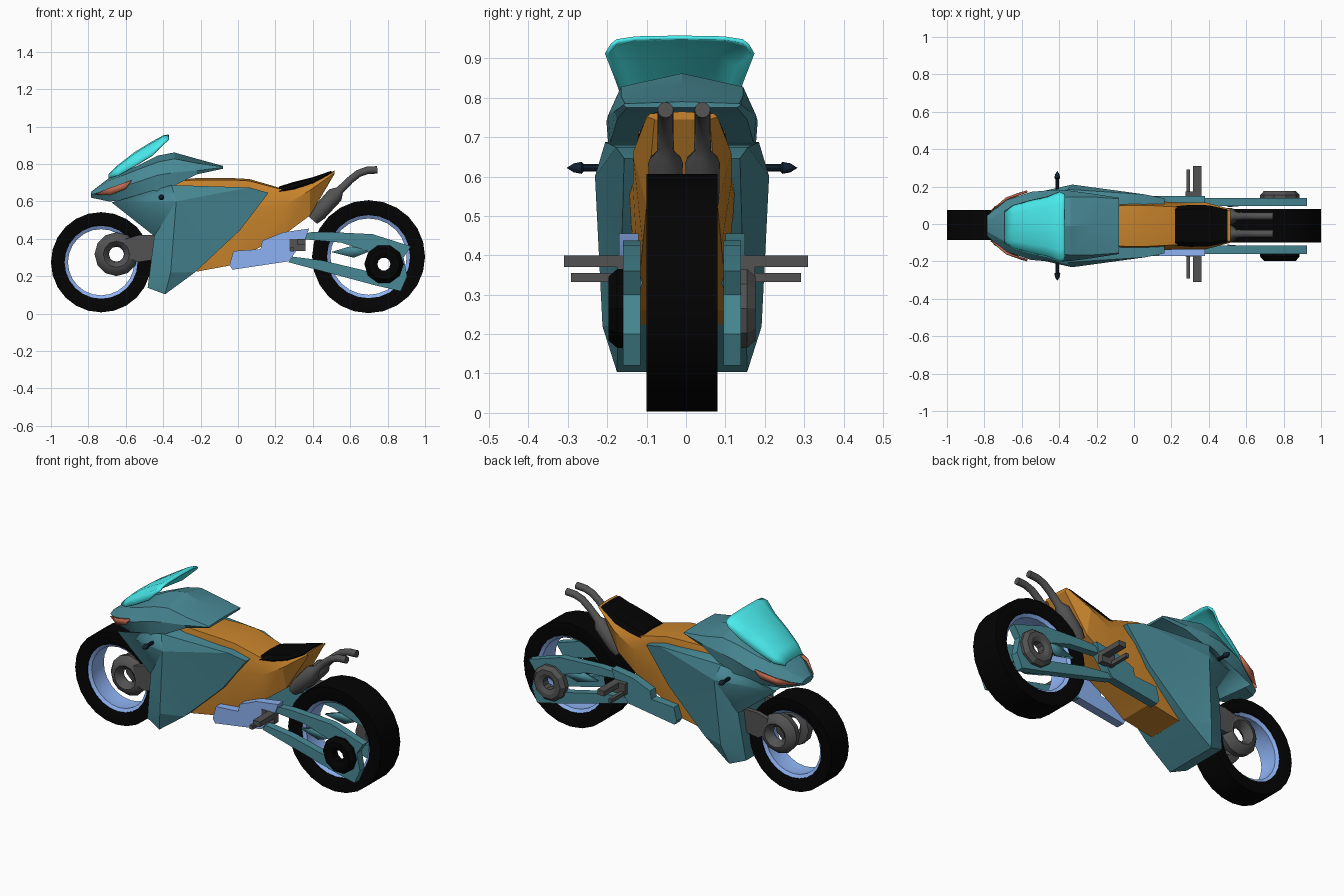
import bpy, bmesh, math
from mathutils import Vector

if "Cube" in bpy.data.objects:
    bpy.data.objects.remove(bpy.data.objects["Cube"])


def mat(name, r, g, b):
    m = bpy.data.materials.new(name)
    m.diffuse_color = (r, g, b, 1)
    m.use_nodes = True
    m.node_tree.nodes["Principled BSDF"].inputs["Base Color"].default_value = m.diffuse_color
    return m


TEAL = mat("teal", 0.065, 0.25, 0.3)
ORANGE = mat("orange", 0.58, 0.23, 0.025)
BLACK = mat("black", 0.001, 0.001, 0.001)
BLUE = mat("pale_blue", 0.27, 0.45, 0.9)
CYAN = mat("cyan", 0.07, 0.85, 0.87)
RED = mat("lamp_red", 0.55, 0.15, 0.08)
NAVY = mat("navy", 0.006, 0.015, 0.03)
GREY = mat("grey", 0.085, 0.085, 0.085)


def make(name, verts, faces, material, thick=0, angle=25, shift=-0.01):
    bm = bmesh.new()
    vs = [bm.verts.new(v) for v in verts]
    for f in faces:
        bm.faces.new([vs[i] for i in f])
    bmesh.ops.remove_doubles(bm, verts=bm.verts, dist=1e-5)
    bmesh.ops.recalc_face_normals(bm, faces=bm.faces)
    bmesh.ops.triangulate(bm, faces=[f for f in bm.faces if len(f.verts) > 4])
    me = bpy.data.meshes.new(name)
    bm.to_mesh(me)
    bm.free()
    ob = bpy.data.objects.new(name, me)
    bpy.context.collection.objects.link(ob)
    me.materials.append(material)
    ob.location.y = shift  # the bodywork sits slightly off centre
    if thick:
        sol = ob.modifiers.new("thickness", 'SOLIDIFY')
        sol.thickness = thick
        sol.offset = 0
    bpy.ops.object.select_all(action='DESELECT')
    bpy.context.view_layer.objects.active = ob
    ob.select_set(True)
    bpy.ops.object.shade_smooth_by_angle(angle=math.radians(angle))
    return ob


def loft(name, rings, material, angle=25):
    n = len(rings[0])
    faces = [(r * n + i, r * n + (i + 1) % n, (r + 1) * n + (i + 1) % n, (r + 1) * n + i)
             for r in range(len(rings) - 1) for i in range(n)]
    faces += [tuple(range(n)), tuple(range((len(rings) - 1) * n, len(rings) * n))]
    return make(name, [p for ring in rings for p in ring], faces, material, 0, angle)


def hull(name, sections, material, angle=20):
    # section: x, crown z, then (y, z) of shoulder, side and bottom edge
    rings = []
    for x, zc, *p in sections:
        half = list(zip(p[0::2], p[1::2]))
        rings.append([(x, 0, zc)] + [(x, y, z) for y, z in half] + [(x, -y, z) for y, z in half[::-1]])
    return loft(name, rings, material, angle)


def plate(name, outline, y0, y1, material):
    return loft(name, [[(x, y, z) for x, z in outline] for y in (y0, y1)], material)


def lathe(name, profile, cx, cz, segs, material, s=1, angle=35):
    # closed (radius, y) profile spun round the y axis
    n = len(profile)
    verts = [(cx + r * math.cos(a), s * y, cz + r * math.sin(a))
             for a in [2 * math.pi * k / segs for k in range(segs)] for r, y in profile]
    faces = [(k * n + i, k * n + (i + 1) % n, (k + 1) % segs * n + (i + 1) % n, (k + 1) % segs * n + i)
             for k in range(segs) for i in range(n)]
    return make(name, verts, faces, material, 0, angle)


def tube(name, path, y, material, segs=12):
    # path: x, z, radius
    rings = []
    for i, (x, z, r) in enumerate(path):
        a, b = path[max(i - 1, 0)], path[min(i + 1, len(path) - 1)]
        t = Vector((b[0] - a[0], 0, b[1] - a[1])).normalized()
        nrm = Vector((-t.z, 0, t.x))
        rings.append([Vector((x, y, z)) + r * (math.cos(k * math.tau / segs) * nrm +
                     Vector((0, math.sin(k * math.tau / segs), 0))) for k in range(segs)])
    return loft(name, rings, material, 40)


def box(name, x0, x1, y0, y1, z0, z1, material):
    ob = plate(name, [(x0, z0), (x1, z0), (x1, z1), (x0, z1)], y0, y1, material)
    ob.location.y = 0


# wheels
for tag, cx, cz, R, ri, w, oy in (("front", -0.732, 0.275, 0.268, 0.195, 0.08, -.005),
                                  ("rear", 0.698, 0.305, 0.302, 0.222, 0.09, -.01)):
    tyre = lathe(tag + "_tyre", [(ri, -w * .9), (ri + .02, -w), (R, -w),
                                 (R, w), (ri + .02, w), (ri, w * .9)], cx, cz, 24, BLACK)
    rim = lathe(tag + "_rim", [(ri + .002, -w * .85), (ri + .002, w * .85), (ri - .018, w * .7),
                               (ri - .012, 0), (ri - .018, -w * .7)], cx, cz, 24, BLUE)
    tyre.location.y = rim.location.y = oy

# orange tank, frame and tail
hull("body", [
    (-0.33, .715, .08, .71, .12, .60, .11, .32),
    (-0.22, .725, .10, .715, .13, .55, .11, .225),
    (-0.03, .725, .11, .715, .135, .55, .11, .26),
    (0.06, .72, .11, .71, .135, .55, .11, .325),
    (0.25, .665, .10, .66, .125, .58, .10, .425),
    (0.385, .705, .10, .70, .125, .66, .09, .525),
    (0.515, .765, .08, .76, .09, .752, .07, .745)], ORANGE)
hull("seat", [
    (0.22, .68, .085, .675, .105, .655, .09, .64),
    (0.30, .705, .09, .698, .112, .675, .09, .65),
    (0.40, .73, .09, .725, .11, .705, .09, .68),
    (0.50, .764, .07, .762, .088, .755, .07, .74)], BLACK)

# upper nose fairing
hull("nose_fairing", [
    (-0.785, .652, .03, .65, .055, .638, .03, .62),
    (-0.69, .725, .085, .71, .135, .66, .09, .60),
    (-0.55, .785, .13, .765, .182, .70, .15, .61),
    (-0.43, .845, .15, .81, .192, .74, .185, .65),
    (-0.34, .862, .155, .828, .188, .755, .182, .685),
    (-0.22, .828, .155, .805, .172, .765, .165, .745),
    (-0.08, .79, .145, .785, .15, .782, .14, .775)], TEAL)

# faceted lower fairing, both sides joined by belly, top and inner back
side = [(-.675, .14, .595), (-.445, .16, .415), (-.48, .14, .14), (-.39, .163, .107), (-.23, .16, .225),
        (.01, .15, .45), (.16, .145, .645), (.06, .165, .672), (-.355, .192, .685), (-.33, .217, .60), (-.36, .198, .22)]
tris = [(0, 1, 9), (0, 9, 8), (1, 2, 10), (1, 10, 9), (2, 3, 10), (3, 4, 10),
        (10, 4, 9), (4, 5, 9), (5, 6, 9), (6, 7, 9), (7, 8, 9)]
n = len(side)
make("lower_fairing", side + [(x, -y, z) for x, y, z in side],
     tris + [tuple(i + n for i in t) for t in tris] +
     [(a, b, b + n, a + n) for a, b in ((1, 2), (2, 3), (3, 4), (4, 5), (5, 6), (6, 7), (7, 8))], TEAL, 0.008, 15)

# windscreen: arched sheet
rows = [(-.69, .74, .08, .015), (-.64, .79, .115, .05), (-.55, .86, .14, .07),
        (-.46, .915, .16, .07), (-.395, .95, .186, .04), (-.37, .953, .172, .02)]
arch = [(-1, 1), (-.92, .45), (-.65, .1), (0, 0), (.65, .1), (.92, .45), (1, 1)]
make("windscreen", [(x, t * w - .006, z - d * k) for x, z, w, d in rows for t, k in arch],
     [(r * 7 + i, r * 7 + i + 1, r * 7 + i + 8, r * 7 + i + 7) for r in range(5) for i in range(6)],
     CYAN, 0.01, 40)

# rear arm and cover outlines
ARM = [(.33, .40), (.38, .435), (.46, .438), (.72, .425), (.925, .36), (.885, .30), (.905, .20), (.87, .12),
       (.74, .15), (.27, .275), (.29, .305), (.45, .285), (.66, .235), (.74, .215), (.83, .23),
       (.83, .30), (.74, .32), (.55, .38)]
COVER = [(-.045, .26), (-.025, .335), (.12, .345), (.13, .39), (.24, .435), (.38, .455), (.36, .40), (.27, .28), (-.03, .235)]

# parts on each side
for s, tag in ((-1, "right"), (1, "left")):
    plate("swingarm_" + tag, ARM, s * .105, s * .15, TEAL)
    make("swingarm_fin_" + tag, [(.5, s * .11, .33), (.6, s * .12, .36), (.72, s * .14, .34), (.62, s * .12, .30)],
         [(0, 1, 2, 3)], TEAL, .02)
    plate("side_cover_" + tag, COVER, s * .11, s * .16, BLUE if s < 0 else TEAL)
    lathe("rear_hub_" + tag, [(.035, .13), (.035, .175), (.06, .187), (.085, .187), (.105, .165), (.105, .135)],
          .78, .265, 10, BLACK if s < 0 else GREY, s, 20)
    lathe("front_hub_" + tag, [(.04, .065), (.045, .09), (.07, .112), (.095, .105), (.117, .075), (.112, .04), (.07, .03)],
          -.65, .318, 12, GREY, s, 40)
    plate("front_arm_" + tag, [(-.60, .40), (-.53, .42), (-.43, .42), (-.44, .29), (-.54, .275), (-.58, .30)],
          s * .083, s * .11, GREY)
    make("headlight_" + tag, [(-.765, s * .076, .638), (-.68, s * .148, .675), (-.57, s * .184, .712),
                              (-.60, s * .176, .668), (-.68, s * .138, .634)], [(0, 1, 2, 3, 4)], RED, .012)
    lathe("handlebar_" + tag, [(0, .15), (.01, .15), (.01, .25), (.016, .255), (.012, .275), (0, .293)],
          -.41, .622, 10, NAVY, s)
    box("footpeg_outer_" + tag, .315, .36, s * .14, s * .31, .37, .40, GREY)
    box("footpeg_inner_" + tag, .28, .30, s * .15, s * .292, .332, .355, GREY)
    box("footpeg_bracket_" + tag, .275, .36, s * .14, s * .175, .335, .40, GREY)
    tube("exhaust_" + tag, [(.40, .50, .03), (.43, .535, .042), (.52, .635, .044), (.545, .66, .022),
                            (.60, .715, .02), (.645, .75, .02), (.69, .766, .02), (.745, .769, .02)],
         s * .047 + .005, GREY)
